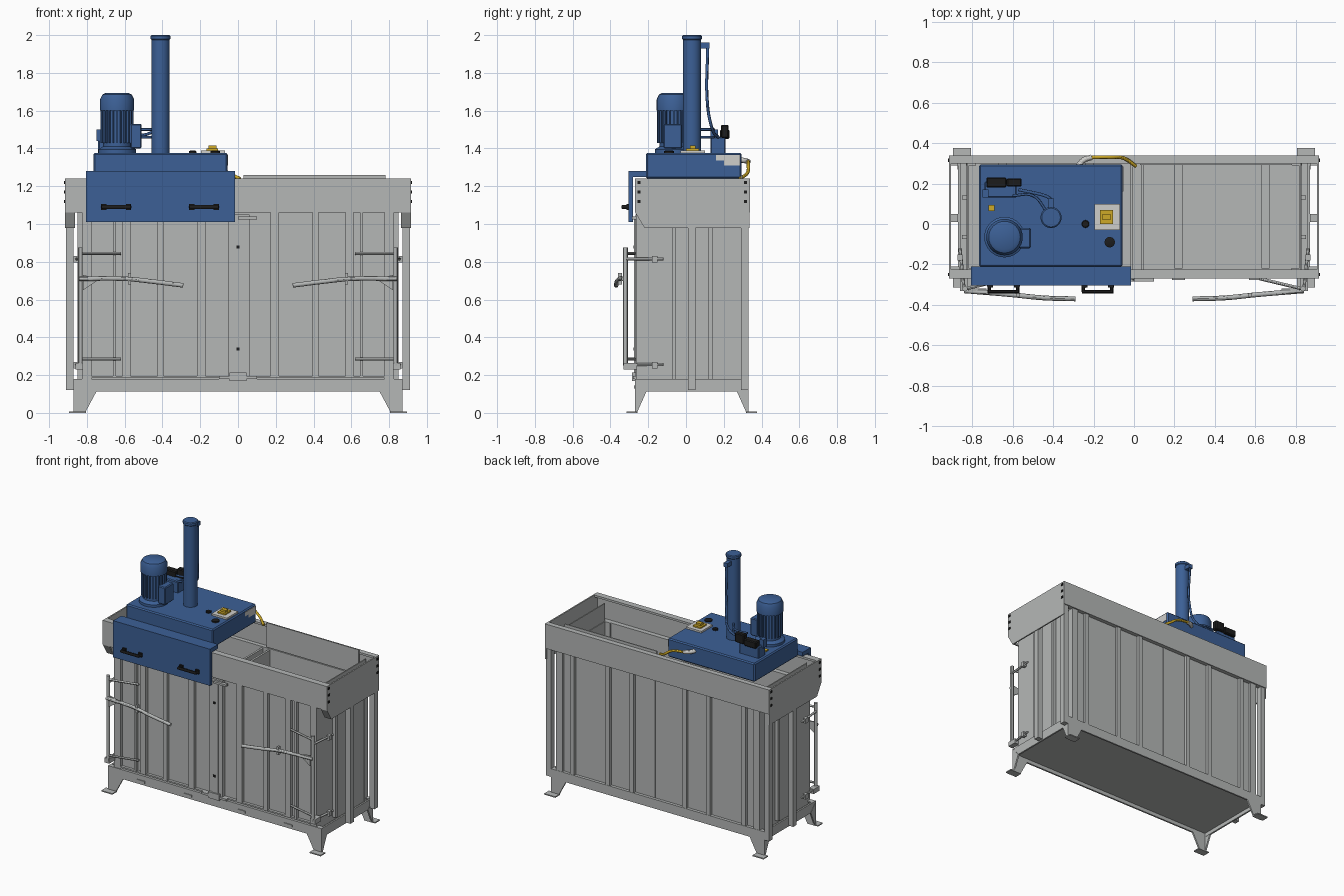
import bpy
import bmesh
from math import cos, sin, pi
from mathutils import Matrix, Vector

cube = bpy.data.objects.get("Cube")
if cube:
    bpy.data.objects.remove(cube, do_unlink=True)


def material(name, red, green, blue):
    mat = bpy.data.materials.new(name)
    mat.use_nodes = True
    mat.diffuse_color = (red, green, blue, 1)
    shader = next(n for n in mat.node_tree.nodes if n.type == 'BSDF_PRINCIPLED')
    shader.inputs["Base Color"].default_value = (red, green, blue, 1)
    shader.inputs["Roughness"].default_value = 0.6
    return mat


grey = material("steel grey", .46, .475, .47)
blue = material("machine blue", .045, .117, .305)
black = material("black plastic", .012, .012, .012)
yellow = material("safety yellow", .62, .4, .02)
pale = material("pale grey", .62, .62, .6)


def finish(name, bm, mat, smooth=False):
    bmesh.ops.recalc_face_normals(bm, faces=bm.faces)
    mesh = bpy.data.meshes.new(name)
    bm.to_mesh(mesh)
    bm.free()
    mesh.materials.append(mat)
    obj = bpy.data.objects.new(name, mesh)
    bpy.context.collection.objects.link(obj)
    if smooth:
        select_only(obj)
        bpy.ops.object.shade_smooth_by_angle()
    return obj


def select_only(obj):
    bpy.ops.object.select_all(action='DESELECT')
    obj.select_set(True)
    bpy.context.view_layer.objects.active = obj


def add_box(bm, x0, x1, y0, y1, z0, z1, turn=Matrix()):
    place = Matrix.Translation(((x0 + x1) / 2, (y0 + y1) / 2, (z0 + z1) / 2))
    scale = Matrix.Diagonal((x1 - x0, y1 - y0, z1 - z0, 1))
    bmesh.ops.create_cube(bm, size=1, matrix=turn @ place @ scale)


def boxes(name, mat, *parts, mirror=False, bevel=0):
    bm = bmesh.new()
    for x0, x1, y0, y1, z0, z1 in parts:
        add_box(bm, x0, x1, y0, y1, z0, z1)
        if mirror:
            add_box(bm, -x1, -x0, y0, y1, z0, z1)
    obj = finish(name, bm, mat)
    if bevel:
        mod = obj.modifiers.new("Bevel", 'BEVEL')
        mod.width, mod.segments = bevel, 1
    return obj


def prism(bm, points, depth):
    # Extrudes a loop of 3D points along a vector
    face = bm.faces.new([bm.verts.new(p) for p in points])
    out = bmesh.ops.extrude_face_region(bm, geom=[face])
    verts = [g for g in out["geom"] if isinstance(g, bmesh.types.BMVert)]
    bmesh.ops.translate(bm, verts=verts, vec=Vector(depth))
    bm.faces.new(face.verts) if not face.is_valid else None


def lathe(name, mat, x, y, profile, sides=32):
    bm = bmesh.new()
    rings = [[bm.verts.new((x + r * cos(2 * pi * i / sides), y + r * sin(2 * pi * i / sides), z))
              for i in range(sides)] for r, z in profile]
    for low, high in zip(rings, rings[1:]):
        for i in range(sides):
            j = (i + 1) % sides
            bm.faces.new((low[i], low[j], high[j], high[i]))
    bm.faces.new(rings[0])
    bm.faces.new(rings[-1])
    return finish(name, bm, mat, True)


def tube(name, mat, radius, points, curved=True):
    curve = bpy.data.curves.new(name, 'CURVE')
    curve.dimensions = '3D'
    curve.bevel_depth, curve.bevel_resolution = radius, 4
    curve.use_fill_caps = True
    curve.resolution_u = 6
    spline = curve.splines.new('BEZIER' if curved else 'POLY')
    knots = spline.bezier_points if curved else spline.points
    knots.add(len(points) - 1)
    for knot, p in zip(knots, points):
        if curved:
            knot.co = p
            knot.handle_left_type = knot.handle_right_type = 'AUTO'
        else:
            knot.co = (*p, 1)
    curve.materials.append(mat)
    obj = bpy.data.objects.new(name, curve)
    bpy.context.collection.objects.link(obj)
    select_only(obj)
    bpy.ops.object.convert(target='MESH')
    bpy.ops.object.shade_smooth_by_angle()


# Open bin with two chambers
boxes("bin_floor", grey, (-.86, .86, -.26, .32, .14, .155))
boxes("floor_strips", grey, *[(x, x + .04, -.22, .3, .155, .165) for x in (.2, .63, -.24, -.67)])
boxes("bin_long_walls", grey, (-.82, .82, -.24, -.23, .15, 1.07), (-.82, .82, .3, .308, .15, 1.07))
boxes("bin_end_walls", grey, (.815, .825, -.24, .31, .15, 1.07), mirror=True)
boxes("chamber_divider", grey, (-.02, -.005, -.24, .31, .15, 1.06), (.035, .05, -.24, .31, .15, 1.06))
boxes("corner_posts", grey, (.775, .825, -.265, -.22, .15, 1.07), (.78, .83, .29, .328, .15, 1.07), mirror=True)

# Stiffening ribs on all four sides
boxes("front_ribs", grey, *[(x - w, x + w, -.265, -.235, .19, 1.06)
      for x, w in ((.195, .022), (.41, .015), (.59, .022), (.655, .008))], mirror=True)
boxes("back_ribs", grey, *[(x - .017, x + .017, .305, .328, .18, 1.07) for x in (.215, .41, .7)], mirror=True)
boxes("end_ribs", grey, *[(.82, .85, y - .01, y + .01, .18, 1.06) for y in (-.065, .13)], mirror=True)
boxes("door_edges", grey, (.06, .82, -.26, -.235, .185, .195), mirror=True)
boxes("centre_post", grey, (-.05, .06, -.268, -.235, .18, 1.05), (-.02, .03, -.275, -.26, .2, 1.03))
boxes("door_latches", grey, (0, .1, -.285, -.26, 1.025, 1.04), (-.1, .1, -.28, -.26, .18, .195),
      (-.045, .045, -.285, -.26, .17, .215))
boxes("post_bolts", black, *[(-.008, .008, -.279, -.27, z, z + .016) for z in (.33, .87)])

# Base frame and tapered corner feet
boxes("base_frame", grey, (-.87, .87, -.27, -.258, .112, .18), (-.87, .87, .318, .33, .112, .18),
      (-.87, -.858, -.26, .32, .112, .18), (.858, .87, -.26, .32, .112, .18),
      (-.87, .87, -.27, -.235, .172, .18), (-.87, .87, .3, .33, .172, .18))
boxes("base_slots", grey, *[(x - .032, x + .032, -.276, -.26, .128, .145) for x in (.22, .6)], mirror=True)
feet = bmesh.new()
for s in (-1, 1):
    for y, away in ((-.27, -1), (.33, 1)):
        prism(feet, [(s * x, y, z) for x, z in ((.872, .18), (.75, .112), (.81, 0), (.872, 0))],
              (0, -away * .012, 0))
        prism(feet, [(s * .872, y - away * t, z) for t, z in ((0, .18), (.06, .112), (.01, 0), (0, 0))],
              (-s * .012, 0, 0))
        low, high = sorted((y - away * .01, y + away * .045))
        add_box(feet, s * .85 - .045, s * .85 + .045, low, high, 0, .008)
finish("feet", feet, grey)

# Guide posts standing outside each end
boxes("end_guide_posts", grey, (.87, .91, .29, .33, .12, 1.07), (.87, .91, .01, .05, .12, 1.07), mirror=True)

# Upper rim: folded long channels, deep end plates with a cut front corner
boxes("upper_rim", grey, (-.915, .915, -.27, -.26, 1.06, 1.24), (-.915, .915, .33, .338, 1.06, 1.24),
      (-.91, .91, -.265, -.225, 1.225, 1.24), (-.91, .91, .3, .335, 1.225, 1.24),
      (-.91, .91, -.265, -.225, 1.06, 1.07), (-.91, .91, .3, .335, 1.06, 1.07))
ends = bmesh.new()
for s in (-1, 1):
    prism(ends, [(s * .915, y, z) for y, z in ((-.268, 1.24), (-.268, 1.06), (-.22, .98), (.335, .98),
          (.335, 1.24))], (-s * .01, 0, 0))
    prism(ends, [(s * .912, y, z) for y, z in ((-.268, 1.06), (-.22, .98), (-.21, .98), (-.258, 1.06))],
          (-s * .05, 0, 0))
finish("rim_ends", ends, grey)
boxes("rim_inner_ends", grey, (.82, .828, -.23, .31, 1.06, 1.2), mirror=True)
boxes("back_flap", grey, (.03, .78, .292, .3, 1.08, 1.26))
boxes("rim_bolts", black, *[(.912, .92, y - .008, y + .008, z - .008, z + .008)
      for y in (-.25, .315) for z in (1.12, 1.17, 1.22)], mirror=True)

# Door hinge poles, arms and curved levers
for side, s in (("right", -1), ("left", 1)):
    tube(side + "_hinge_pole", grey, .013, [(s * .835, -.32, .25), (s * .835, -.32, .875)], False)
    for z in (.285, .845):
        tube(side + "_hinge_bar", grey, .008, [(s * .62, -.27, z), (s * .83, -.32, z)], False)
        tube(side + "_hinge_arm", grey, .008, [(s * .84, -.32, z - .03), (s * .86, -.12, z - .03)], False)
        boxes(side + "_hinge_block", grey, (s * .86 - .012, s * .86 + .012, -.18, -.15, z - .05, z - .015))
    tube(side + "_door_lever", grey, .012, [(s * .84, -.33, .71), (s * .6, -.35, .71),
         (s * .45, -.365, .695), (s * .29, -.37, .675)])
    boxes(side + "_lever_grip", grey, (s * .575 - .008, s * .575 + .008, -.36, -.34, .68, .74))
    gusset = bmesh.new()
    prism(gusset, [(s * .82, -.33, .73), (s * .73, -.33, .71), (s * .82, -.33, .65)], (0, .01, 0))
    finish(side + "_lever_gusset", gusset, grey)
    boxes(side + "_hinge_foot", grey, (s * .84 - .02, s * .84 + .02, -.33, -.26, .23, .265))

# Press head and its hanging front cover
boxes("press_head", blue, (-.766, -.056, -.212, .294, 1.24, 1.377), bevel=.008)
cover = bmesh.new()
prism(cover, [(-.805, y, z) for y, z in ((-.305, 1.01), (-.305, 1.28), (-.21, 1.28),
      (-.21, 1.25), (-.28, 1.25), (-.28, 1.01))], (.79, 0, 0))
finish("front_cover", cover, blue)
for x in (-.645, -.18):
    tube("cover_handle", black, .011, [(x - .07, -.3, 1.09), (x - .07, -.335, 1.09),
         (x + .07, -.335, 1.09), (x + .07, -.3, 1.09)], False)
    boxes("handle_feet", black, *[(x + d - .014, x + d + .014, -.315, -.3, 1.075, 1.105) for d in (-.065, .065)])

# Press cylinder
lathe("press_cylinder", blue, -.41, .032, [(.048, 1.37), (.048, 1.975),
      (.052, 1.98), (.052, 1.995), (.046, 2)])

# Electric motor with cooling fins
motor_x, motor_y = -.64, -.065
lathe("motor", blue, motor_x, motor_y, [(.1, 1.37), (.1, 1.395), (.075, 1.41), (.075, 1.6), (.09, 1.6),
      (.09, 1.66), (.078, 1.685), (.06, 1.694)])
fins = bmesh.new()
for i in range(24):
    turn = Matrix.Translation((motor_x, motor_y, 0)) @ Matrix.Rotation(2 * pi * i / 24, 4, 'Z')
    add_box(fins, .07, .088, -.003, .003, 1.43, 1.6, turn)
finish("motor_fins", fins, blue)
boxes("motor_terminal_box", blue, (-.57, -.51, -.12, -.02, 1.4, 1.53), bevel=.006)

# Hydraulic valve and pipes
boxes("valve_block", blue, (-.74, -.58, .13, .21, 1.37, 1.46), bevel=.006)
boxes("valve_body", black, (-.73, -.63, .18, .23, 1.45, 1.5), (-.63, -.555, .185, .225, 1.455, 1.525), bevel=.006)
boxes("valve_port", blue, (-.75, -.72, .13, .17, 1.44, 1.5))
boxes("cylinder_port", blue, (-.425, -.395, .07, .125, 1.93, 1.96))
tube("main_pipe", blue, .008, [(-.41, .115, 1.95), (-.41, .115, 1.62), (-.44, .14, 1.5), (-.57, .17, 1.46)])
for z in (1.46, 1.5):
    tube("short_pipe", blue, .007, [(-.6, .14, z), (-.5, .14, z), (-.43, .06, z)])

# Controls on top of the head
boxes("control_plate", pale, (-.195, -.07, -.03, .1, 1.37, 1.39))
boxes("control_switch", yellow, (-.168, -.105, 0, .07, 1.388, 1.4), (-.155, -.115, .02, .05, 1.4, 1.415))
lathe("filler_cap", black, -.12, -.09, [(.026, 1.37), (.026, 1.385), (.02, 1.388)], 16)
lathe("vent_cap", black, -.24, 0, [(.019, 1.37), (.019, 1.385), (.015, 1.388)], 16)
boxes("warning_tag", yellow, (-.72, -.69, .065, .095, 1.37, 1.385))
boxes("side_plate", pale, (-.06, -.053, .16, .285, 1.335, 1.365), (-.06, -.053, .2, .285, 1.31, 1.34))

# Power cable behind the head
tube("cable_sleeve", pale, .014, [(-.28, .28, 1.34), (-.25, .315, 1.335), (-.21, .33, 1.33)])
tube("power_cable", yellow, .009, [(-.21, .33, 1.33), (-.12, .33, 1.315), (-.05, .325, 1.27), (.01, .285, 1.24)])
